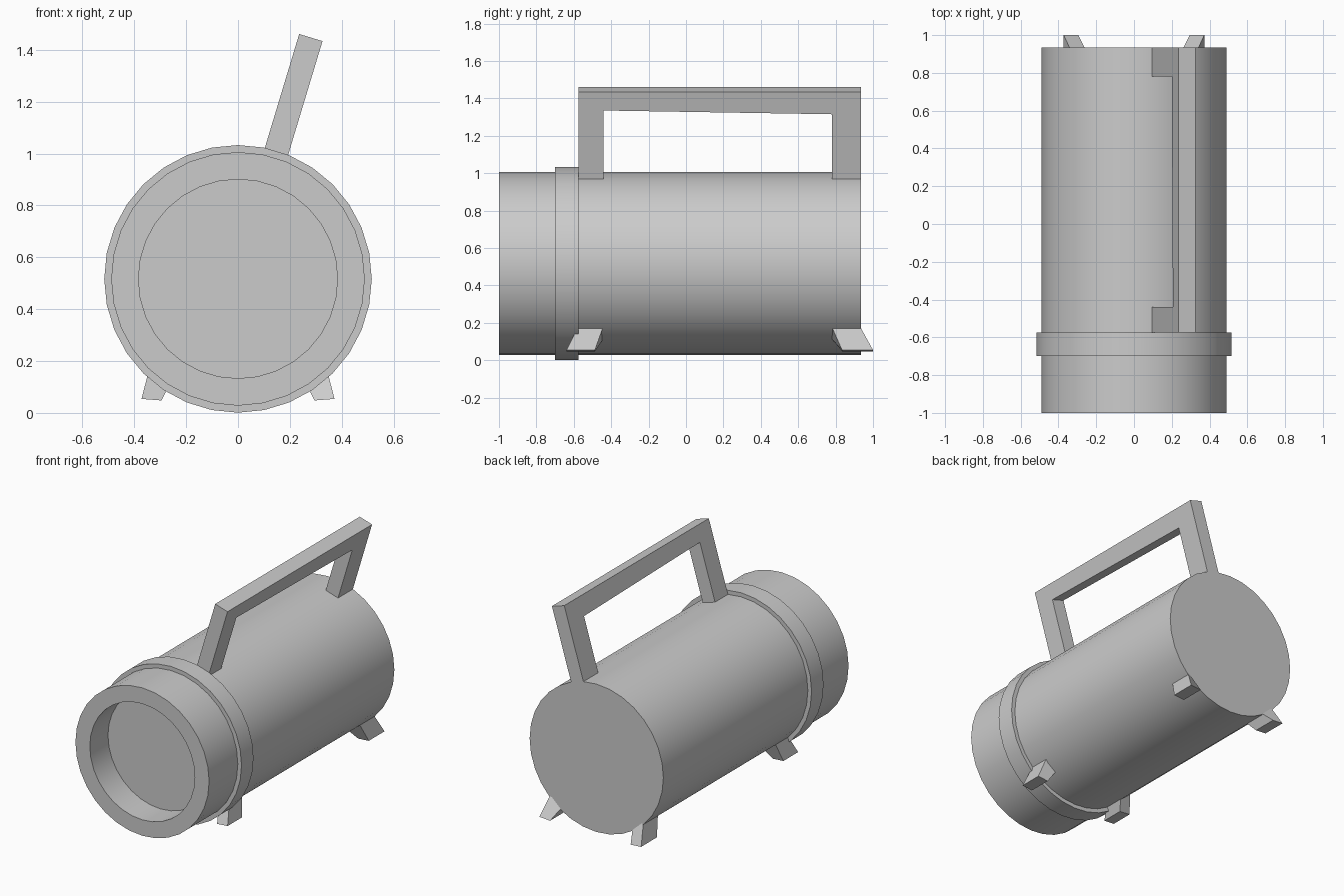
import bpy, bmesh
from math import sin, cos, pi, radians
from mathutils import Matrix, Vector

if "Cube" in bpy.data.objects:
    bpy.data.objects.remove(bpy.data.objects["Cube"])

SEGS = 32
AXIS_Z = 0.517   # height of the body axis


def finish(name, bm, smooth=False):
    bmesh.ops.remove_doubles(bm, verts=bm.verts, dist=1e-5)
    bmesh.ops.recalc_face_normals(bm, faces=bm.faces)
    mesh = bpy.data.meshes.new(name)
    bm.to_mesh(mesh)
    bm.free()
    ob = bpy.data.objects.new(name, mesh)
    bpy.context.collection.objects.link(ob)
    if smooth:
        bpy.ops.object.select_all(action='DESELECT')
        ob.select_set(True)
        bpy.context.view_layer.objects.active = ob
        bpy.ops.object.shade_smooth_by_angle(angle=radians(30))
    return ob


def lathe(name, profile, closed=False):
    """Revolve (radius, y) points around the lengthwise axis."""
    bm = bmesh.new()
    rings = []
    for r, y in profile:
        if r == 0:
            rings.append([bm.verts.new((0, y, AXIS_Z))])
        else:
            rings.append([bm.verts.new((r * sin(2 * pi * i / SEGS), y,
                                        AXIS_Z + r * cos(2 * pi * i / SEGS)))
                          for i in range(SEGS)])
    pairs = list(zip(rings, rings[1:]))
    if closed:
        pairs.append((rings[-1], rings[0]))
    for a, b in pairs:
        if len(a) == 1 or len(b) == 1:
            bm.faces.new(b if len(a) == 1 else a)   # flat end cap
            continue
        for i in range(SEGS):
            j = (i + 1) % SEGS
            bm.faces.new((a[i], a[j], b[j], b[i]))
    bmesh.ops.delete(bm, geom=[v for v in bm.verts if not v.link_faces], context='VERTS')
    return finish(name, bm, smooth=True)


# Main barrel with recessed front lens
lathe("lamp_body", [(0, -0.81), (0.384, -0.81), (0.384, -1.0),
                    (0.489, -1.0), (0.489, 0.935), (0, 0.935)])

# Raised collar
lathe("collar_ring", [(0.47, -0.70), (0.516, -0.70), (0.516, -0.575), (0.47, -0.575)],
      closed=True)

# Carry handle: flat profile in (y, radius), extruded and tilted about the axis
profile = [(-0.575, 0.45), (-0.575, 0.972), (0.935, 0.972), (0.935, 0.45),
           (0.78, 0.45), (0.78, 0.848), (-0.44, 0.869), (-0.44, 0.45)]
bm = bmesh.new()
face = bm.faces.new([bm.verts.new((-0.047, y, r)) for y, r in profile])
ext = bmesh.ops.extrude_face_region(bm, geom=[face])
bmesh.ops.translate(bm, vec=(0.094, 0, 0),
                    verts=[g for g in ext["geom"] if isinstance(g, bmesh.types.BMVert)])
bm.transform(Matrix.Translation((0, 0, AXIS_Z)) @ Matrix.Rotation(radians(16.8), 4, 'Y'))
finish("handle", bm)


# Splayed feet, tops buried in the barrel
def foot(name, side, top_y, bottom_y):
    top = [(0.255, 0.125), (0.335, 0.20)]       # inner, outer (x, z)
    bottom = [(0.295, 0.048), (0.372, 0.054)]
    bm = bmesh.new()
    loops = []
    for (inner, outer), (y0, y1) in ((top, top_y), (bottom, bottom_y)):
        corners = [(inner, y0), (outer, y0), (outer, y1), (inner, y1)]
        loops.append([bm.verts.new((side * p[0], y, p[1])) for p, y in corners])
    a, b = loops
    bm.faces.new(a)
    bm.faces.new(b)
    for i in range(4):
        j = (i + 1) % 4
        bm.faces.new((a[i], a[j], b[j], b[i]))
    finish(name, bm)


for side, label in ((1, "right"), (-1, "left")):
    foot("front_foot_" + label, side, (-0.565, -0.435), (-0.64, -0.487))
    foot("rear_foot_" + label, side, (0.77, 0.92), (0.835, 1.0))
